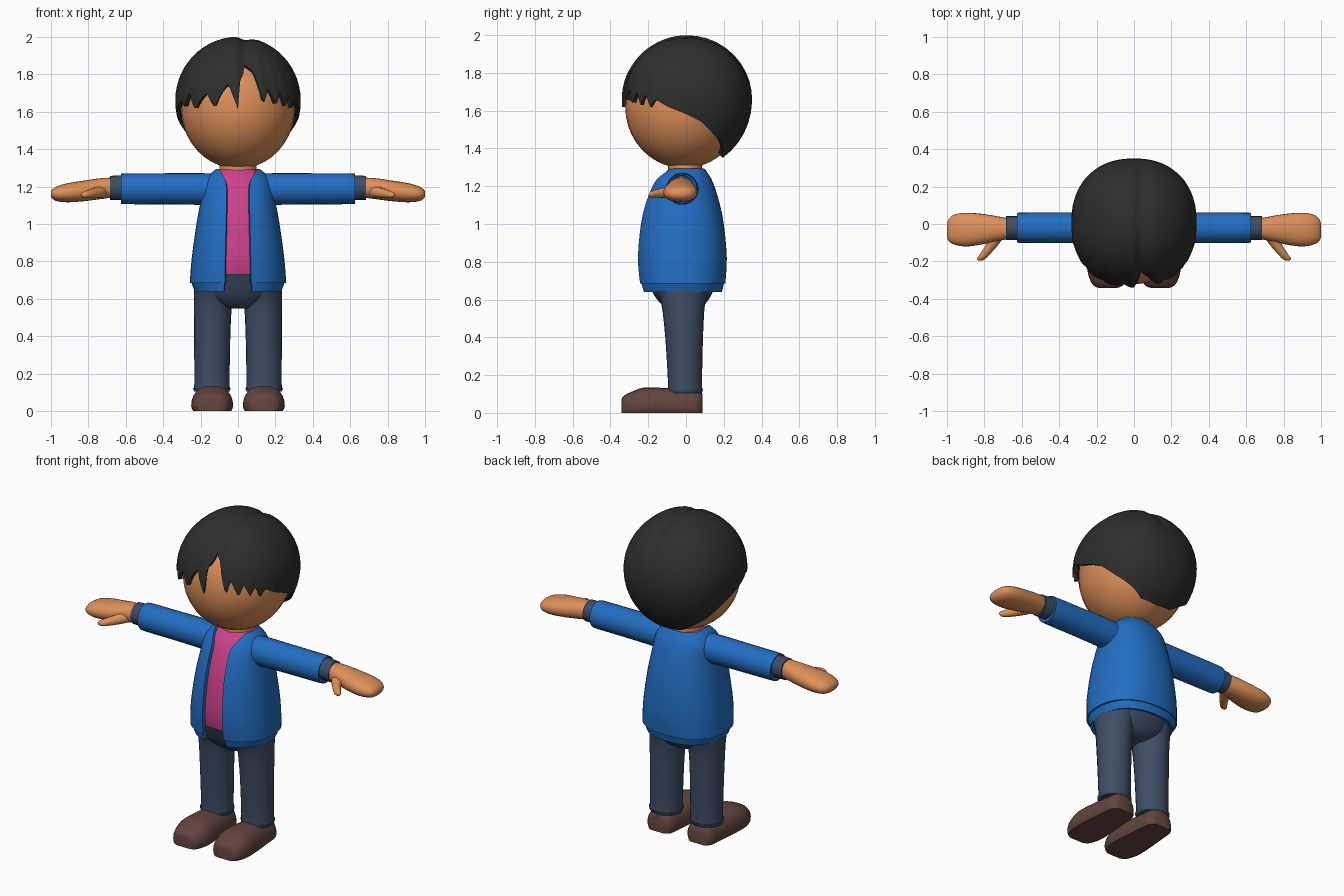
import bpy, bmesh, math
from mathutils import Vector

if "Cube" in bpy.data.objects:
    bpy.data.objects.remove(bpy.data.objects["Cube"])


def material(name, rgb):
    m = bpy.data.materials.new(name)
    m.diffuse_color = (*rgb, 1)
    m.use_nodes = True
    m.node_tree.nodes["Principled BSDF"].inputs["Base Color"].default_value = m.diffuse_color
    return m


SKIN = material("skin", (0.73, 0.28, 0.10))
HAIR = material("black_hair", (0.027, 0.027, 0.027))
BLUE = material("jacket_blue", (0.016, 0.155, 0.54))
PINK = material("shirt_pink", (0.62, 0.053, 0.26))
DENIM = material("slate_denim", (0.048, 0.075, 0.13))
BROWN = material("shoe_brown", (0.125, 0.058, 0.048))


def power(v, e):
    return math.copysign(abs(v) ** e, v)


def smooth_rows(rows, steps=3):
    """Catmull-Rom interpolation between control rows."""
    out = []
    for i in range(len(rows) - 1):
        p0, p1 = rows[max(i - 1, 0)], rows[i]
        p2, p3 = rows[i + 1], rows[min(i + 2, len(rows) - 1)]
        for s in range(steps):
            t = s / steps
            out.append(tuple(
                0.5 * (2 * b + (c - a) * t + (2 * a - 5 * b + 4 * c - d) * t * t
                       + (3 * b - a - 3 * c + d) * t ** 3)
                for a, b, c, d in zip(p0, p1, p2, p3)))
    return out + [tuple(rows[-1])]


def skin_rings(name, rings, mat, closed=True, caps=True, mirror=False, thick=0):
    """Join rings of points into a surface."""
    bm = bmesh.new()
    vs = [[bm.verts.new(p) for p in r] for r in rings]
    n = len(vs[0])
    for a, b in zip(vs, vs[1:]):
        for j in range(n if closed else n - 1):
            k = (j + 1) % n
            bm.faces.new((a[j], a[k], b[k], b[j]))
    if caps:
        bm.faces.new(vs[0][::-1])
        bm.faces.new(vs[-1])
        bmesh.ops.recalc_face_normals(bm, faces=bm.faces)
    else:
        bmesh.ops.remove_doubles(bm, verts=bm.verts, dist=1e-5)
    me = bpy.data.meshes.new(name)
    bm.to_mesh(me)
    bm.free()
    me.materials.append(mat)
    ob = bpy.data.objects.new(name, me)
    bpy.context.collection.objects.link(ob)
    bpy.ops.object.select_all(action='DESELECT')
    ob.select_set(True)
    bpy.context.view_layer.objects.active = ob
    if thick:
        mod = ob.modifiers.new("thickness", 'SOLIDIFY')
        mod.thickness, mod.offset = thick, -1
        bpy.ops.object.modifier_apply(modifier=mod.name)
    bpy.ops.object.shade_smooth_by_angle(angle=math.radians(45))
    if mirror:
        ob.modifiers.new("mirror", 'MIRROR')
    return ob


def tube(name, axis, rows, mat, n=2.0, sides=24, mirror=False, steps=3):
    """Rows are (position on axis, centre 1, centre 2, radius 1, radius 2)."""
    rings = []
    for p, c1, c2, r1, r2 in smooth_rows(rows, steps):
        ring = []
        for j in range(sides):
            a = 2 * math.pi * j / sides
            v = [c1 + r1 * power(math.sin(a), 2 / n), c2 - r2 * power(math.cos(a), 2 / n)]
            v.insert(axis, p)
            ring.append(Vector(v))
        rings.append(ring)
    return skin_rings(name, rings, mat, mirror=mirror)


X, Y, Z = 0, 1, 2

# Head and neck
bpy.ops.mesh.primitive_uv_sphere_add(segments=32, ring_count=20, location=(0, -0.01, 1.62))
head = bpy.context.object
head.name = "head"
head.scale = (0.305, 0.312, 0.325)
head.data.materials.append(SKIN)
bpy.ops.object.shade_smooth()
tube("neck", Z, [(1.22, 0, -0.005, 0.1, 0.09), (1.34, 0, -0.005, 0.1, 0.09)], SKIN, steps=1)

# Hair shell: hairline height by azimuth (0 = front, positive = right side)
LINE = [(-180, 1.35), (-150, 1.36), (-119, 1.47), (-104, 1.54), (-90, 1.58), (-73, 1.62),
        (-60, 1.66), (-55, 1.62), (-48, 1.70), (-41, 1.61), (-35, 1.66), (-29, 1.70),
        (-21, 1.62), (-15, 1.70), (-9, 1.75), (-3, 1.66), (0, 1.62), (2, 1.76), (8, 1.87),
        (15, 1.82), (19, 1.73), (23, 1.64), (28, 1.72), (35, 1.63), (40, 1.70), (46, 1.63),
        (51, 1.69), (56, 1.62), (61, 1.66), (73, 1.62), (90, 1.58), (104, 1.54),
        (119, 1.47), (150, 1.36), (180, 1.35)]


def hairline(deg):
    for (a, za), (b, zb) in zip(LINE, LINE[1:]):
        if a <= deg <= b:
            return za + (zb - za) * (deg - a) / (b - a)


ROWS = 16
hair = []
for i in range(ROWS + 1):
    ring = []
    for deg in range(-180, 180, 2):
        a = math.radians(deg)
        line = hairline(deg)
        low = 0.37 if line < 1.66 else 0.34
        t = math.acos(max(-1, min(1, (line - 1.66) / low))) * (1 - i / ROWS)
        r = (abs(math.sin(a) / 0.335) ** 2.25 + abs(math.cos(a) / 0.345) ** 2.25) ** (-1 / 2.25)
        if abs(deg) < 65:  # grooves between the fringe strands
            r *= 1 - 0.14 * max(0, line - 1.64)
        r *= math.sin(t)
        x, y = r * math.sin(a), 0.005 - r * math.cos(a)
        z = 1.66 + (0.34 if t < math.pi / 2 else 0.37) * math.cos(t)
        if z > 1.8:  # parting
            z -= 0.018 * math.exp(-((x - 0.04) / 0.03) ** 2)
        ring.append(Vector((x, y, z)))
    hair.append(ring)
skin_rings("hair", hair, HAIR, caps=False, thick=0.022)


# Open jacket: rows are (z, centre y, radius x, radius y, half opening)
def open_shell(name, rows, steps):
    n, rings = 2.3, []
    for z, cy, rx, ry, gap in smooth_rows(rows, steps):
        a0 = math.asin((gap / rx) ** (n / 2))
        ring = []
        for j in range(41):
            a = a0 + (2 * math.pi - 2 * a0) * j / 40
            ring.append(Vector((rx * power(math.sin(a), 2 / n),
                                cy - ry * power(math.cos(a), 2 / n), z)))
        rings.append(ring)
    skin_rings(name, rings, BLUE, closed=False, caps=False, thick=0.02)


BODY = [(0.685, -0.02, 0.258, 0.228, 0.07), (0.82, -0.022, 0.247, 0.238, 0.068),
        (1.0, -0.022, 0.222, 0.222, 0.064), (1.12, -0.02, 0.2, 0.195, 0.062),
        (1.22, -0.015, 0.182, 0.158, 0.064), (1.265, -0.01, 0.15, 0.128, 0.085),
        (1.295, -0.005, 0.115, 0.102, 0.1)]
open_shell("jacket_body", BODY, 3)
open_shell("jacket_hem", [(0.64, -0.02, 0.232, 0.21, 0.075), (0.69, -0.02, 0.25, 0.222, 0.072)], 1)

# Shirt sits just inside the jacket
tube("shirt", Z, [(z if z > 0.7 else 0.73, 0, cy, rx - 0.022, ry - 0.021)
                  for z, cy, rx, ry, g in BODY], PINK, n=2.3, sides=40)

# Sleeves, cuffs, hands and thumbs
tube("sleeve", X, [(0.1, -0.02, 1.18, 0.09, 0.085), (0.2, -0.02, 1.187, 0.085, 0.085),
                   (0.4, -0.02, 1.188, 0.082, 0.083), (0.605, -0.02, 1.188, 0.081, 0.082),
                   (0.62, -0.02, 1.188, 0.076, 0.077)], BLUE, mirror=True)
tube("cuff", X, [(0.6, -0.022, 1.195, 0.064, 0.066), (0.685, -0.022, 1.193, 0.064, 0.064)],
     DENIM, mirror=True, steps=1)
tube("hand", X, [(0.67, -0.025, 1.195, 0.055, 0.053), (0.74, -0.025, 1.188, 0.068, 0.056),
                 (0.82, -0.028, 1.177, 0.083, 0.055), (0.9, -0.03, 1.168, 0.09, 0.052),
                 (0.96, -0.03, 1.162, 0.08, 0.042), (0.99, -0.033, 1.16, 0.058, 0.026),
                 (1.0, -0.035, 1.16, 0.03, 0.01)], SKIN, n=2.2, mirror=True)
tube("thumb", Y, [(-0.05, 0.725, 1.175, 0.045, 0.035), (-0.11, 0.757, 1.167, 0.034, 0.028),
                  (-0.16, 0.795, 1.16, 0.028, 0.022), (-0.185, 0.815, 1.156, 0.024, 0.016),
                  (-0.195, 0.82, 1.155, 0.01, 0.007)], SKIN, sides=14, mirror=True)

# Trousers
tube("trouser_hips", Z, [(0.55, 0, -0.015, 0.07, 0.08), (0.575, 0, -0.015, 0.14, 0.115),
                         (0.63, 0, -0.018, 0.205, 0.155), (0.74, 0, -0.02, 0.222, 0.2)],
     DENIM, n=2.3, sides=32)
tube("trouser_leg", Z, [(0.105, 0.14, -0.005, 0.094, 0.088), (0.125, 0.14, -0.005, 0.1, 0.095),
                        (0.15, 0.139, -0.005, 0.094, 0.09), (0.4, 0.138, -0.01, 0.097, 0.1),
                        (0.58, 0.134, -0.015, 0.102, 0.116), (0.66, 0.128, -0.018, 0.108, 0.145)],
     DENIM, mirror=True)

# Shoes: rows are (y, half width, height), with a flat sole
shoe = []
for y, w, h in smooth_rows([(-0.342, 0.045, 0.07), (-0.328, 0.08, 0.092), (-0.28, 0.104, 0.115),
                            (-0.22, 0.112, 0.135), (-0.12, 0.106, 0.132), (0, 0.094, 0.125),
                            (0.06, 0.086, 0.12), (0.088, 0.055, 0.1)], 2):
    ring = []
    for j in range(24):
        a = 2 * math.pi * j / 24
        s = math.sin(a)
        z = 0.03 + ((h - 0.03) * s if s > 0 else 0.03 * max(-1, 2 * s))
        ring.append(Vector((0.138 + w * power(math.cos(a), 0.75), y, z)))
    shoe.append(ring)
skin_rings("shoe", shoe, BROWN, mirror=True)
